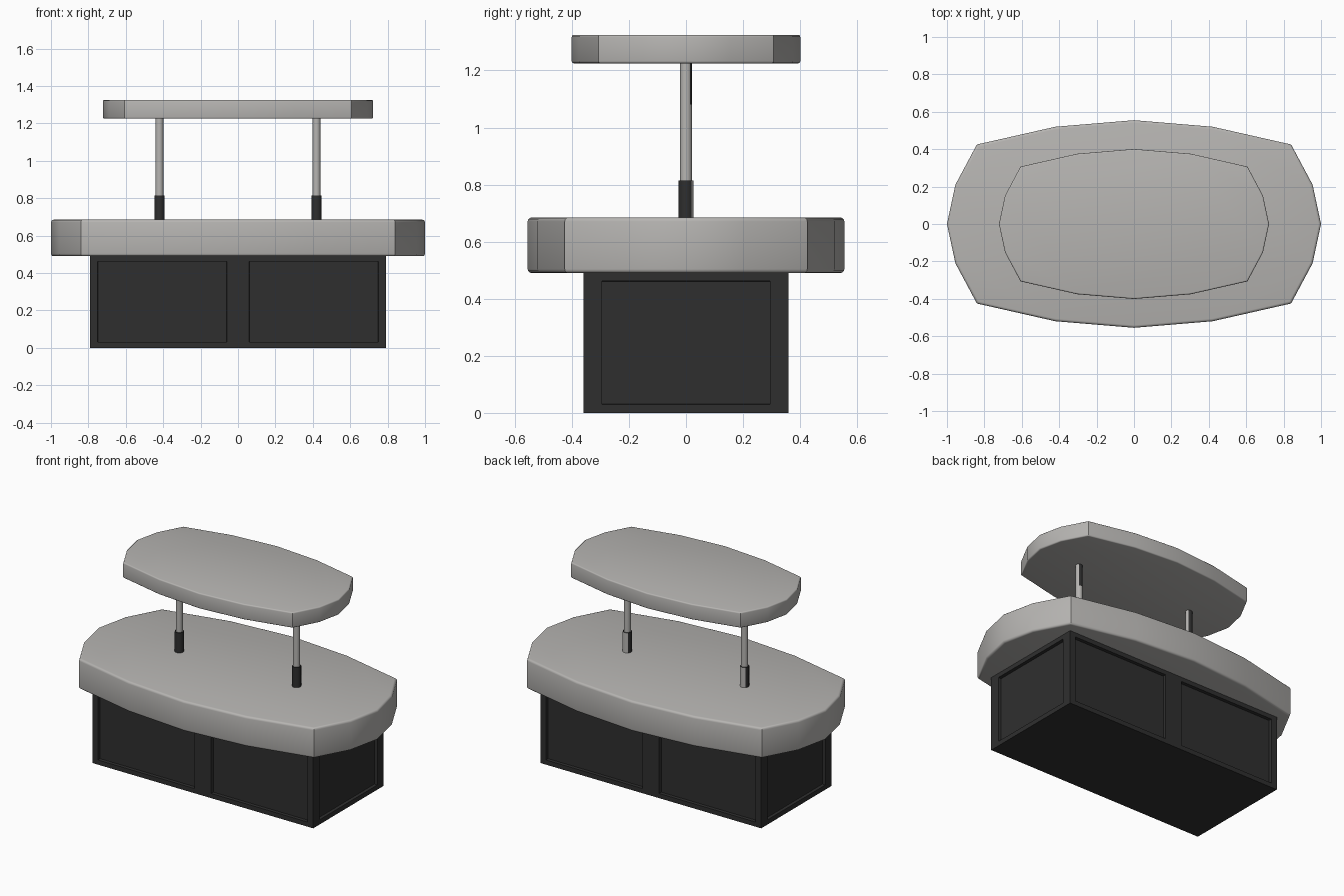
import bpy
import bmesh
import math
from mathutils import Vector

if "Cube" in bpy.data.objects:
    bpy.data.objects.remove(bpy.data.objects["Cube"], do_unlink=True)


def make_material(name, color):
    mat = bpy.data.materials.new(name)
    mat.use_nodes = True
    mat.diffuse_color = color
    mat.node_tree.nodes["Principled BSDF"].inputs["Base Color"].default_value = color
    return mat


light = make_material("warm light grey", (0.47, 0.46, 0.445, 1))
dark = make_material("charcoal", (0.028, 0.028, 0.028, 1))


def finish(bm, name, materials, smooth=True):
    bmesh.ops.recalc_face_normals(bm, faces=bm.faces)
    mesh = bpy.data.meshes.new(name)
    bm.to_mesh(mesh)
    bm.free()
    for mat in materials:
        mesh.materials.append(mat)
    obj = bpy.data.objects.new(name, mesh)
    bpy.context.collection.objects.link(obj)
    if smooth:
        bpy.ops.object.select_all(action="DESELECT")
        obj.select_set(True)
        bpy.context.view_layer.objects.active = obj
        bpy.ops.object.shade_smooth_by_angle(angle=math.radians(32))
    return obj


# Slabs share one twelve-sided outline, mirrored from a quarter
quarter = [(1, 0), (0.955, 0.21), (0.84, 0.425), (0.42, 0.52), (0, 0.555)]
half = quarter + [(-x, y) for x, y in quarter[-2::-1]]
outline = half + [(x, -y) for x, y in half[-2:0:-1]]


def slab(name, scale, bottom, top, bevel):
    bm = bmesh.new()
    face = bm.faces.new([bm.verts.new((x * scale, y * scale, bottom)) for x, y in outline])
    result = bmesh.ops.extrude_face_region(bm, geom=[face])
    raised = [v for v in result["geom"] if isinstance(v, bmesh.types.BMVert)]
    bmesh.ops.translate(bm, verts=raised, vec=(0, 0, top - bottom))
    rims = [e for e in bm.edges if abs(e.verts[0].co.z - e.verts[1].co.z) < 0.001]
    bmesh.ops.bevel(bm, geom=rims, offset=bevel, segments=3, profile=0.5, affect="EDGES")
    return finish(bm, name, [light])


slab("counter_top", 1, 0.49, 0.685, 0.014)
slab("upper_shelf", 0.722, 1.225, 1.325, 0.008)

# Cabinet: a box cut along its frame lines, with the panels sunk in
bm = bmesh.new()
bmesh.ops.create_cube(bm, size=1)
for v in bm.verts:
    v.co = (v.co.x * 1.58, v.co.y * 0.72, (v.co.z + 0.5) * 0.49)
cuts = [((s * x, 0, 0), (1, 0, 0)) for x in (0.06, 0.75) for s in (-1, 1)]
cuts += [((0, s * 0.295, 0), (0, 1, 0)) for s in (-1, 1)]
cuts += [((0, 0, z), (0, 0, 1)) for z in (0.03, 0.462)]
for point, normal in cuts:
    bmesh.ops.bisect_plane(bm, geom=bm.verts[:] + bm.edges[:] + bm.faces[:],
                           plane_co=point, plane_no=normal)
bm.normal_update()


def is_panel(face):
    c = face.calc_center_median()
    if not 0.03 < c.z < 0.462 or abs(face.normal.z) > 0.5:
        return False
    if abs(face.normal.y) > 0.5:
        return 0.06 < abs(c.x) < 0.75
    return abs(c.y) < 0.295


bmesh.ops.inset_individual(bm, faces=[f for f in bm.faces if is_panel(f)],
                           thickness=0.002, depth=-0.02)
finish(bm, "cabinet", [dark], smooth=False)


# Round posts, each with a strip of the second colour down its back
def post(name, x, radius, bottom, top, strip_from, materials):
    bm = bmesh.new()
    bmesh.ops.create_cone(bm, cap_ends=True, segments=16, radius1=radius,
                          radius2=radius, depth=top - bottom)
    bmesh.ops.translate(bm, verts=bm.verts, vec=(x, 0, (top + bottom) / 2))
    if strip_from > bottom:
        bmesh.ops.bisect_plane(bm, geom=bm.verts[:] + bm.edges[:] + bm.faces[:],
                               plane_co=(x, 0, strip_from), plane_no=(0, 0, 1))
    bm.normal_update()
    for f in bm.faces:
        behind = f.normal.dot(Vector((0, 1, 0))) > 0.7
        f.material_index = int(behind and f.calc_center_median().z > strip_from)
    finish(bm, name, materials)


for side, x in (("left", 0.42), ("right", -0.42)):
    post(side + "_post_sleeve", x, 0.027, 0.68, 0.815, 0.68, [dark, light])
    post(side + "_post", x, 0.021, 0.8, 1.23, 1.08, [light, dark])
